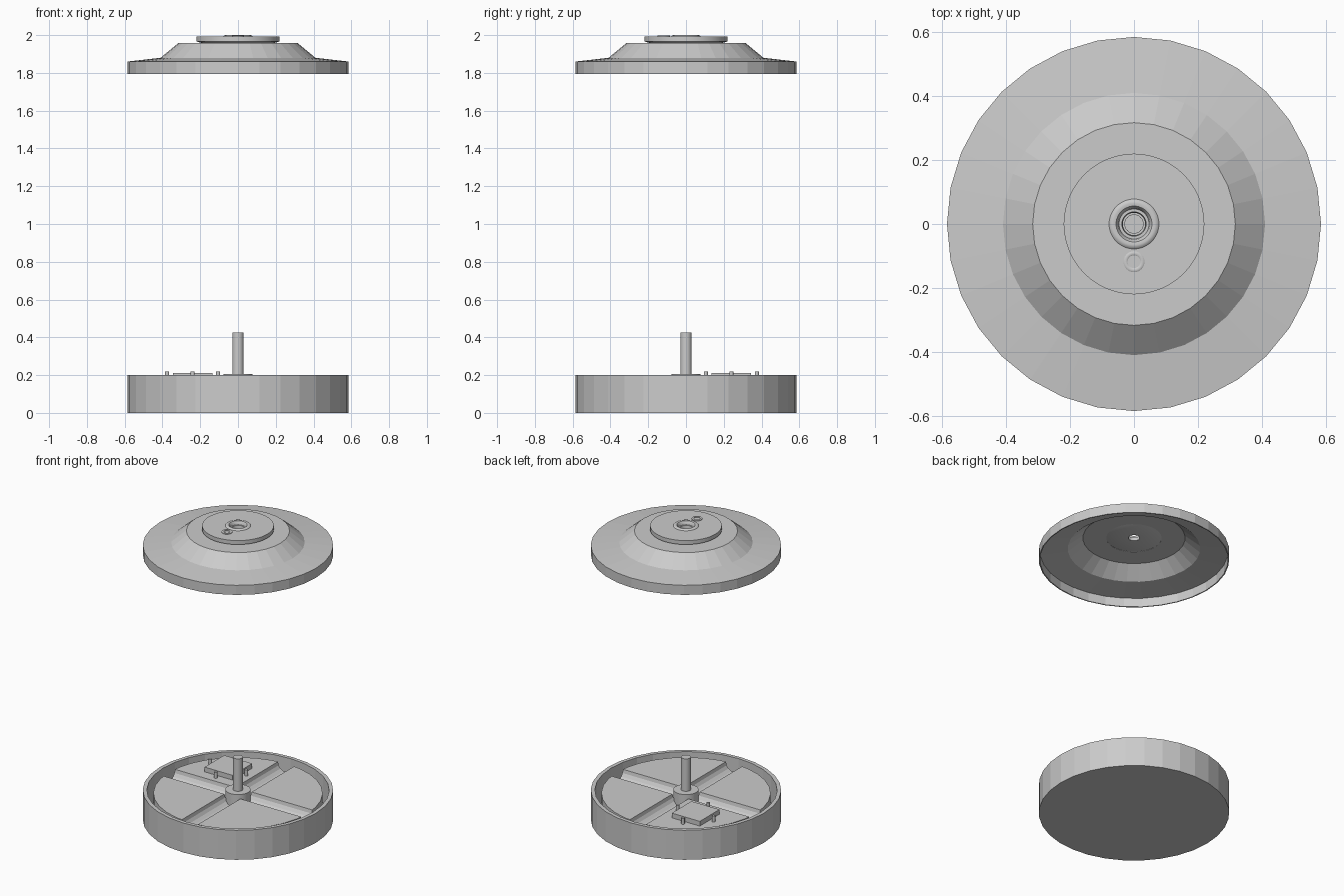
import bpy, bmesh, math
from mathutils import Matrix, Vector

if "Cube" in bpy.data.objects:
    bpy.data.objects.remove(bpy.data.objects["Cube"])


def finish(bm, name, smooth=False):
    bmesh.ops.recalc_face_normals(bm, faces=bm.faces)
    me = bpy.data.meshes.new(name)
    bm.to_mesh(me)
    bm.free()
    ob = bpy.data.objects.new(name, me)
    bpy.context.collection.objects.link(ob)
    if smooth:
        bpy.context.view_layer.objects.active = ob
        ob.select_set(True)
        bpy.ops.object.shade_smooth_by_angle(angle=math.radians(35))
        ob.select_set(False)
    return ob


def lathe(name, profile, sides=32, center=(0, 0), closed=False, smooth=False):
    """Revolve (radius, z) points; closed joins the last point to the first."""
    bm = bmesh.new()
    rings = []
    for r, z in profile:
        if r == 0:
            rings.append([bm.verts.new((*center, z))] * sides)
        else:
            rings.append([bm.verts.new((center[0] + r * math.cos(math.tau * i / sides),
                                        center[1] + r * math.sin(math.tau * i / sides), z))
                          for i in range(sides)])
    pairs = list(zip(rings, rings[1:]))
    if closed:
        pairs.append((rings[-1], rings[0]))
    for a, b in pairs:
        for i in range(sides):
            j = (i + 1) % sides
            bm.faces.new(list(dict.fromkeys((a[i], a[j], b[j], b[i]))))
    return finish(bm, name, smooth)


def rod(name, x, y, r, z0, z1, sides=16):
    return lathe(name, [(0, z0), (r, z0), (r, z1), (0, z1)], sides, (x, y), smooth=True)


# Lower casing: open tray with thin rim
lathe("base_tray", [(0, 0), (.585, 0), (.585, .2), (.56, .2), (.56, .02), (0, .02)])

# Inner block, cut into four quadrants by two round-bottomed channels
block = lathe("inner_block", [(0, .02), (.52, .02), (.52, .18), (0, .18)])
for name, axis in (("channel_cutter_x", 'Y'), ("channel_cutter_y", 'X')):
    bm = bmesh.new()
    bmesh.ops.create_cone(bm, cap_ends=True, segments=16, radius1=.06, radius2=.06, depth=1.4,
                          matrix=Matrix.Translation((0, 0, .18)) @ Matrix.Rotation(math.pi / 2, 4, axis))
    cutter = finish(bm, name)
    cutter.hide_render = True
    cutter.hide_set(True)
    mod = block.modifiers.new(name, 'BOOLEAN')
    mod.object = cutter
    mod.operation = 'DIFFERENCE'
    mod.solver = 'EXACT'
# Apply the cuts and drop the cutters
dg = bpy.context.evaluated_depsgraph_get()
block.data = bpy.data.meshes.new_from_object(block.evaluated_get(dg))
block.modifiers.clear()
for name in ("channel_cutter_x", "channel_cutter_y"):
    bpy.data.objects.remove(bpy.data.objects[name])

# Hub and central stem
rod("hub", 0, 0, .077, .02, .205, 32)
rod("stem", 0, 0, .03, .2, .425, 24)

# Square plate held by four pins at its edge midpoints
bm = bmesh.new()
bmesh.ops.create_cube(bm, size=1)
bmesh.ops.scale(bm, vec=Vector((.21, .21, .034)), verts=bm.verts)
bmesh.ops.translate(bm, vec=Vector((-.24, .24, .195)), verts=bm.verts)
finish(bm, "plate")
for i, (dx, dy) in enumerate(((1, 0), (-1, 0), (0, 1), (0, -1))):
    rod(f"pin_{i + 1}", -.24 + .135 * dx, .24 + .135 * dy, .011, .175, .22, 12)

# Upper lid: thin hollow shell
lathe("lid_shell", [(.585, 1.795), (.585, 1.86), (.41, 1.88), (.317, 1.957), (.17, 1.957),
                    (.17, 1.95), (.314, 1.95), (.407, 1.874), (.578, 1.855), (.578, 1.795)],
      closed=True)

# Pressure disc with a rounded collar around a through hole
lathe("top_disc", [(.17, 1.951), (.185, 1.957), (.22, 1.966), (.22, 1.993), (.078, 1.993),
                   (.073, 1.998), (.065, 2.0), (.056, 1.998), (.05, 1.99), (.047, 1.976),
                   (.038, 1.976), (.035, 1.951)], 48, closed=True, smooth=True)

# Small plug beside the collar
lathe("plug_ring", [(.033, 1.985), (.033, 1.997), (.03, 1.999), (.023, 1.999), (.02, 1.997),
                    (.02, 1.985)], 24, (0, -.118), closed=True, smooth=True)
